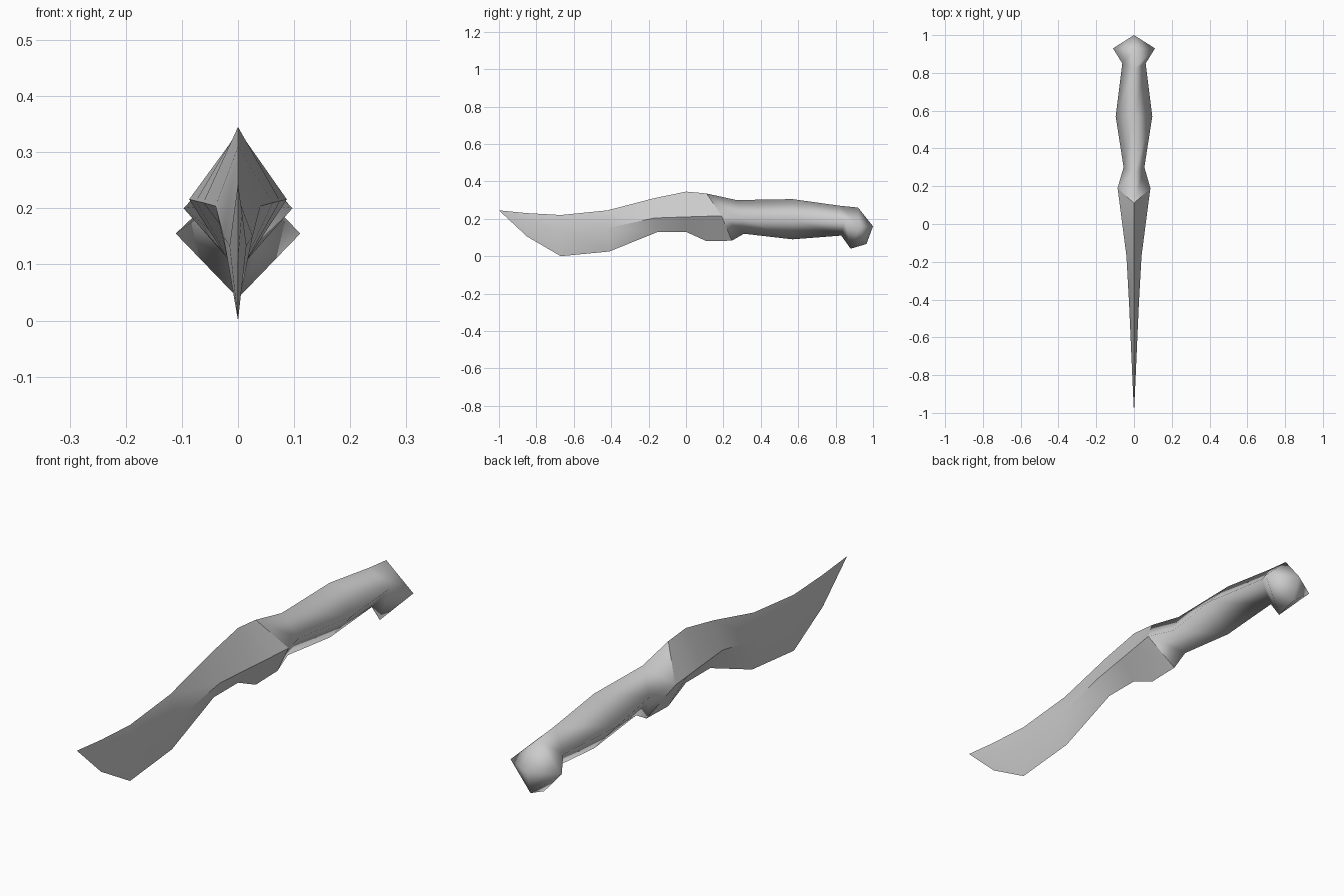
import bpy
import bmesh
import math

cube = bpy.data.objects.get("Cube")
if cube:
    bpy.data.objects.remove(cube, do_unlink=True)

steel = bpy.data.materials.new("plain grey")
steel.use_nodes = True
grey = (0.6, 0.6, 0.6, 1)
steel.diffuse_color = grey
steel.node_tree.nodes["Principled BSDF"].inputs["Base Color"].default_value = grey


def diamond_loft(name, stations, start=None, end=None):
    """Skin diamond sections: (spine y, z), (ridge y, z, half width), (edge y, z)."""
    bm = bmesh.new()
    rings = []
    for (ty, tz), (ry, rz, w), (by, bz) in stations:
        rings.append([bm.verts.new(p) for p in
                      ((0, ty, tz), (w, ry, rz), (0, by, bz), (-w, ry, rz))])
    for a, b in zip(rings, rings[1:]):
        for i in range(4):
            j = (i + 1) % 4
            bm.faces.new((a[i], a[j], b[j], b[i]))
    # Blade closes to a point
    if start:
        tip = bm.verts.new((0, *start))
        for i in range(4):
            bm.faces.new((tip, rings[0][(i + 1) % 4], rings[0][i]))
    # Pommel closes to a short upright edge
    if end:
        hi, lo = [bm.verts.new((0, *p)) for p in end]
        top, left, bottom, right = rings[-1]
        for side in (left, right):
            bm.faces.new((top, side, hi))
            bm.faces.new((side, lo, hi))
            bm.faces.new((side, bottom, lo))
    bmesh.ops.recalc_face_normals(bm, faces=bm.faces[:])
    mesh = bpy.data.meshes.new(name)
    bm.to_mesh(mesh)
    bm.free()
    mesh.materials.append(steel)
    obj = bpy.data.objects.new(name, mesh)
    bpy.context.collection.objects.link(obj)
    bpy.ops.object.select_all(action="DESELECT")
    obj.select_set(True)
    bpy.context.view_layer.objects.active = obj
    return obj


# Slanted joint shared by blade and handle
joint = ((0.11, 0.335), (0.19, 0.216, 0.087), (0.245, 0.083))

# Curved blade with a swollen belly and a guard hump
blade = diamond_loft("blade", [
    ((-0.85, 0.23), (-0.85, 0.193, 0.007), (-0.85, 0.105)),
    ((-0.67, 0.22), (-0.67, 0.133, 0.015), (-0.67, 0.0)),
    ((-0.42, 0.245), (-0.42, 0.15, 0.026), (-0.41, 0.025)),
    ((-0.17, 0.31), (-0.17, 0.204, 0.04), (-0.15, 0.13)),
    ((0, 0.345), (0, 0.21, 0.062), (0, 0.13)),
    ((0.06, 0.34), (0.1, 0.213, 0.075), (0.11, 0.08)),
    joint,
], start=(-1, 0.245))
bpy.ops.object.shade_smooth_by_angle(angle=math.radians(30))

# Waisted grip running into a hooked pommel
handle = diamond_loft("handle", [
    joint,
    ((0.27, 0.3), (0.3, 0.205, 0.055), (0.31, 0.12)),
    ((0.57, 0.305), (0.57, 0.2, 0.097), (0.57, 0.09)),
    ((0.82, 0.27), (0.85, 0.19, 0.062), (0.83, 0.11)),
    ((0.92, 0.26), (0.93, 0.155, 0.111), (0.88, 0.04)),
], end=((1, 0.16), (0.965, 0.065)))
bpy.ops.object.shade_smooth()
